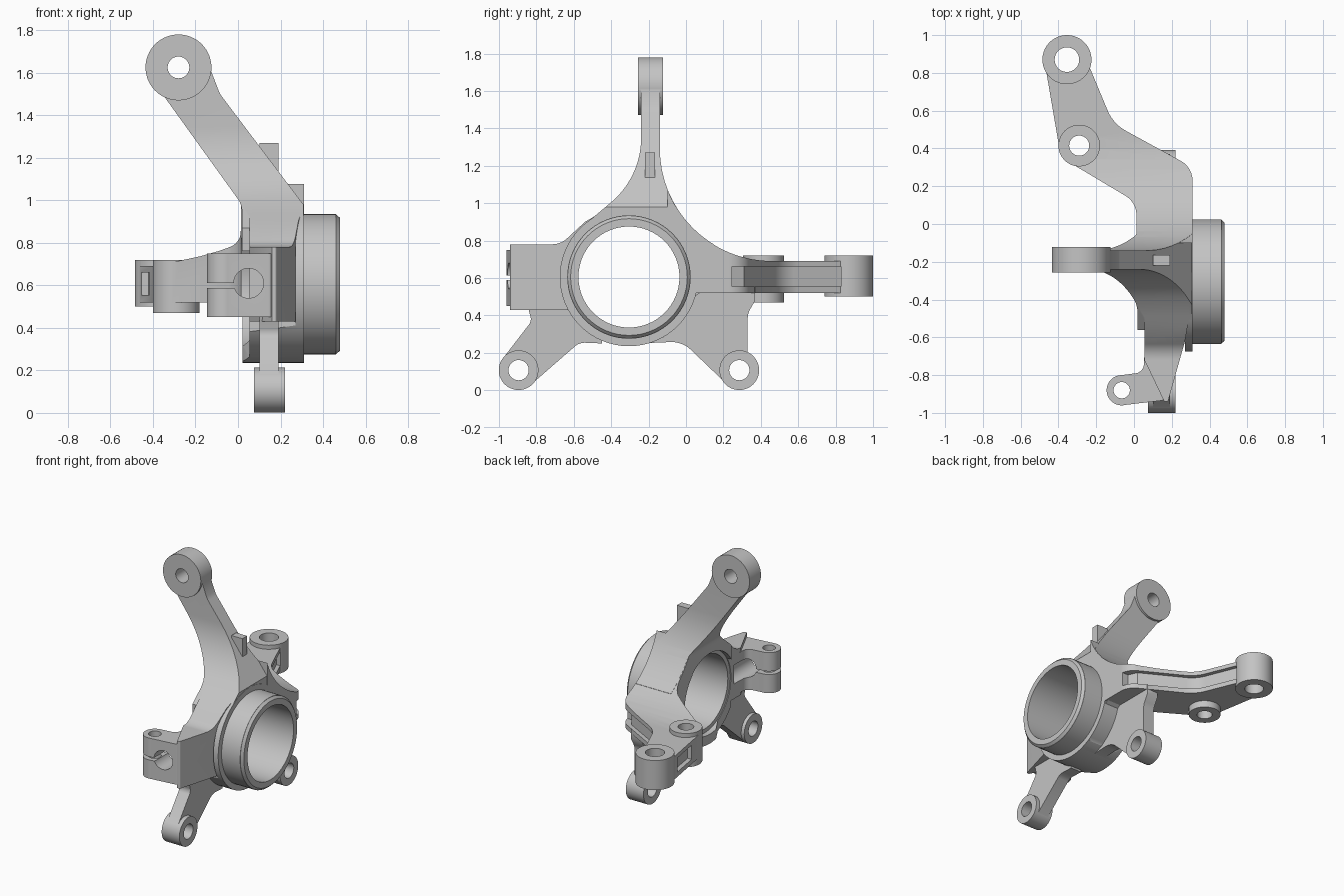
import bpy
import bmesh
import math
from mathutils import Vector

old = bpy.data.objects.get("Cube")
if old:
    bpy.data.objects.remove(old, do_unlink=True)

steel = bpy.data.materials.new("cast grey")
steel.use_nodes = True
GREY = (0.55, 0.55, 0.55, 1)
steel.diffuse_color = GREY
steel.node_tree.nodes["Principled BSDF"].inputs["Base Color"].default_value = GREY

# Places a 2D point (u, v) at height w along an axis
PLACE = {
    "x": lambda u, v, w: (w, u, v),
    "y": lambda u, v, w: (u, w, v),
    "z": lambda u, v, w: (u, v, w),
}


def rounded(points):
    """Outline with a true arc at every corner given a third value, its radius."""
    out = []
    n = len(points)
    for i, pt in enumerate(points):
        p = Vector(pt[:2])
        if len(pt) < 3:
            out.append(p)
            continue
        a = (Vector(points[i - 1][:2]) - p).normalized()
        b = (Vector(points[(i + 1) % n][:2]) - p).normalized()
        half = math.acos(a.dot(b)) / 2
        r = pt[2]
        centre = p + (a + b).normalized() * (r / math.sin(half))
        reach = r / math.tan(half)
        start, end = p + a * reach - centre, p + b * reach - centre
        steps = 16
        for k in range(steps + 1):
            turn = (math.pi - 2 * half)
            f = k / steps
            ray = start * math.sin((1 - f) * turn) + end * math.sin(f * turn)
            out.append(centre + ray / math.sin(turn))
    return out


def solid(name, rings):
    """Closed solid between two matching rings of 3D points."""
    bm = bmesh.new()
    low, high = [[bm.verts.new(p) for p in ring] for ring in rings]
    n = len(low)
    bm.faces.new(low)
    bm.faces.new(high)
    for i in range(n):
        j = (i + 1) % n
        bm.faces.new((low[i], low[j], high[j], high[i]))
    bmesh.ops.recalc_face_normals(bm, faces=bm.faces)
    mesh = bpy.data.meshes.new(name)
    bm.to_mesh(mesh)
    bm.free()
    mesh.materials.append(steel)
    ob = bpy.data.objects.new(name, mesh)
    bpy.context.collection.objects.link(ob)
    return ob


def prism(name, axis, lo, hi, points):
    outline = rounded(points)
    return solid(name, [[PLACE[axis](p.x, p.y, w) for p in outline] for w in (lo, hi)])


def cylinder(name, axis, lo, hi, u, v, r, r_end=None):
    def ring(w, rad):
        turns = [math.tau * k / 64 for k in range(64)]
        return [PLACE[axis](u + rad * math.cos(t), v + rad * math.sin(t), w) for t in turns]
    return solid(name, [ring(lo, r), ring(hi, r_end or r)])


def box(name, x0, x1, y0, y1, z0, z1):
    return prism(name, "z", z0, z1, [(x0, y0), (x1, y0), (x1, y1), (x0, y1)])


def combine(base, tools, operation):
    for tool in tools:
        mod = base.modifiers.new("join", "BOOLEAN")
        mod.operation = operation
        mod.solver = "EXACT"
        mod.object = tool
        bpy.context.view_layer.objects.active = base
        bpy.ops.object.modifier_apply(modifier=mod.name)
        bpy.data.objects.remove(tool, do_unlink=True)
    return base


HUB = (-0.305, 0.605)

# Hub body, slimmer toward the front
body = cylinder("steering_knuckle", "x", 0, 0.31, *HUB, 0.37)
combine(body, [prism("body_plan", "z", 0, 1.2, [
    (0.02, 0.2), (0.02, -0.38), (0.055, -0.45), (0.055, -0.6), (0.27, -0.62),
    (0.27, -0.75), (0.32, -0.75), (0.32, 0.2)])], "INTERSECT")

# Upper arm: side flare crossed with the leaning front outline
upper = prism("upper_arm", "x", -0.6, 0.6, [
    (-0.24, 1.75), (-0.14, 1.75), (-0.14, 0.692, 0.6), (0.6, 0.692), (0.6, 0.57),
    (-0.56, 0.57), (-0.56, 0.87), (-0.24, 1.14, 0.45)])
combine(upper, [prism("upper_outline", "y", -0.6, 0.15, [
    (-0.37, 1.52), (0.018, 0.98, 0.1), (0.022, 0.5), (0.308, 0.5), (0.308, 0.98),
    (-0.085, 1.5, 0.12), (-0.135, 1.63), (-0.28, 1.64)])], "INTERSECT")

# Rear arm: same flare crossed with the bent plan outline
rear = prism("rear_arm", "x", -0.6, 0.6, [
    (-0.24, 1.4), (-0.14, 1.4), (-0.14, 0.69, 0.6), (0.95, 0.69), (0.95, 0.52), (-0.24, 0.52)])
combine(rear, [prism("rear_plan", "z", 0.4, 1.1, [
    (0.015, -0.1), (0.31, -0.1), (0.31, 0.3, 0.12), (-0.11, 0.53, 0.22), (-0.235, 0.83),
    (-0.36, 0.87), (-0.465, 0.81), (-0.395, 0.4), (-0.34, 0.325), (0.012, 0.115, 0.12)])],
    "INTERSECT")

# Front clamp block that blends into the hub
block = prism("clamp_block", "x", 0, 0.35, [
    (-0.945, 0.43), (-0.945, 0.78), (-0.67, 0.78, 0.12), (-0.54, 0.9), (-0.42, 0.97),
    (-0.42, 0.43)])
combine(block, [prism("block_plan", "z", 0.3, 1.1, [
    (0.055, -0.4), (0.055, -0.72), (0.16, -0.94), (0.18, -0.94, 0.01), (0.27, -0.62),
    (0.308, -0.4)])], "INTERSECT")
clamp = prism("clamp_jaw", "z", 0.45, 0.75, [
    (-0.065, -0.8), (0.05, -0.785, 0.05), (0.06, -0.6), (0.25, -0.6), (0.17, -0.932, 0.04),
    (-0.065, -0.96)])

# Lower legs
front_leg = prism("front_leg", "x", 0.1, 0.19, [
    (-0.975, 0.175), (-0.825, 0.37, 0.05), (-0.86, 0.5), (-0.45, 0.5), (-0.45, 0.25),
    (-0.57, 0.255, 0.08), (-0.825, 0.033)])
rear_leg = prism("rear_leg", "x", 0.1, 0.19, [
    (0.33, 0.15), (0.33, 0.41, 0.1), (0.37, 0.48), (0.37, 0.56), (-0.08, 0.56),
    (-0.25, 0.25), (-0.02, 0.26, 0.15), (0.215, 0.035)])
corner = prism("rear_leg_root", "x", 0.06, 0.3, [
    (-0.12, 0.28), (0.0, 0.47, 0.1), (0.09, 0.53), (0.09, 0.62), (-0.12, 0.62)])

parts = [upper, rear, block, clamp, front_leg, rear_leg, corner,
         cylinder("upper_boss", "y", -0.257, -0.123, -0.28, 1.625, 0.155),
         cylinder("rear_boss", "z", 0.5, 0.72, -0.355, 0.87, 0.13),
         cylinder("middle_boss", "z", 0.47, 0.72, -0.29, 0.415, 0.11),
         cylinder("clamp_boss", "z", 0.45, 0.75, -0.065, -0.88, 0.08),
         cylinder("hub_ring", "x", 0.29, 0.462, *HUB, 0.33),
         cylinder("hub_ring_lip", "x", 0.46, 0.48, *HUB, 0.33, 0.312),
         box("locating_lug", 0.1, 0.19, -0.22, -0.165, 1.05, 1.27)]
for y in (-0.895, 0.285):
    parts.append(cylinder("leg_boss", "x", 0.075, 0.22, y, 0.107, 0.106))
combine(body, parts, "UNION")

# Bores, bolt holes, clamp slit and the grooves along the rear arm
cuts = [cylinder("hub_bore", "x", -0.1, 0.6, *HUB, 0.27),
        cylinder("hub_counterbore", "x", -0.1, 0.06, *HUB, 0.3),
        cylinder("upper_hole", "y", -0.4, 0, -0.28, 1.625, 0.051),
        cylinder("rear_hole", "z", 0.3, 0.9, -0.355, 0.87, 0.065),
        cylinder("middle_hole", "z", 0.3, 0.9, -0.29, 0.415, 0.053),
        cylinder("clamp_hole", "z", 0.3, 0.9, -0.065, -0.88, 0.043),
        cylinder("clamp_bore", "y", -1.1, -0.64, 0.05, 0.61, 0.07),
        box("clamp_slit", -0.3, 0.04, -1.1, -0.7, 0.588, 0.612),
        prism("outer_groove", "z", 0.555, 0.66, [
            (0.26, 0.245), (0.23, 0.31), (-0.135, 0.51, 0.2), (-0.265, 0.83), (-0.1, 0.83),
            (0.1, 0.6), (0.4, 0.4), (0.4, 0.245)]),
        prism("inner_groove", "z", 0.555, 0.66, [
            (-0.55, 0.75), (-0.42, 0.75), (-0.385, 0.53), (-0.55, 0.53)])]
for y in (-0.895, 0.285):
    cuts.append(cylinder("leg_hole", "x", 0, 0.4, y, 0.107, 0.054))
combine(body, cuts, "DIFFERENCE")

bpy.ops.object.select_all(action="DESELECT")
body.select_set(True)
bpy.context.view_layer.objects.active = body
bpy.ops.object.shade_smooth_by_angle(angle=math.radians(30))
